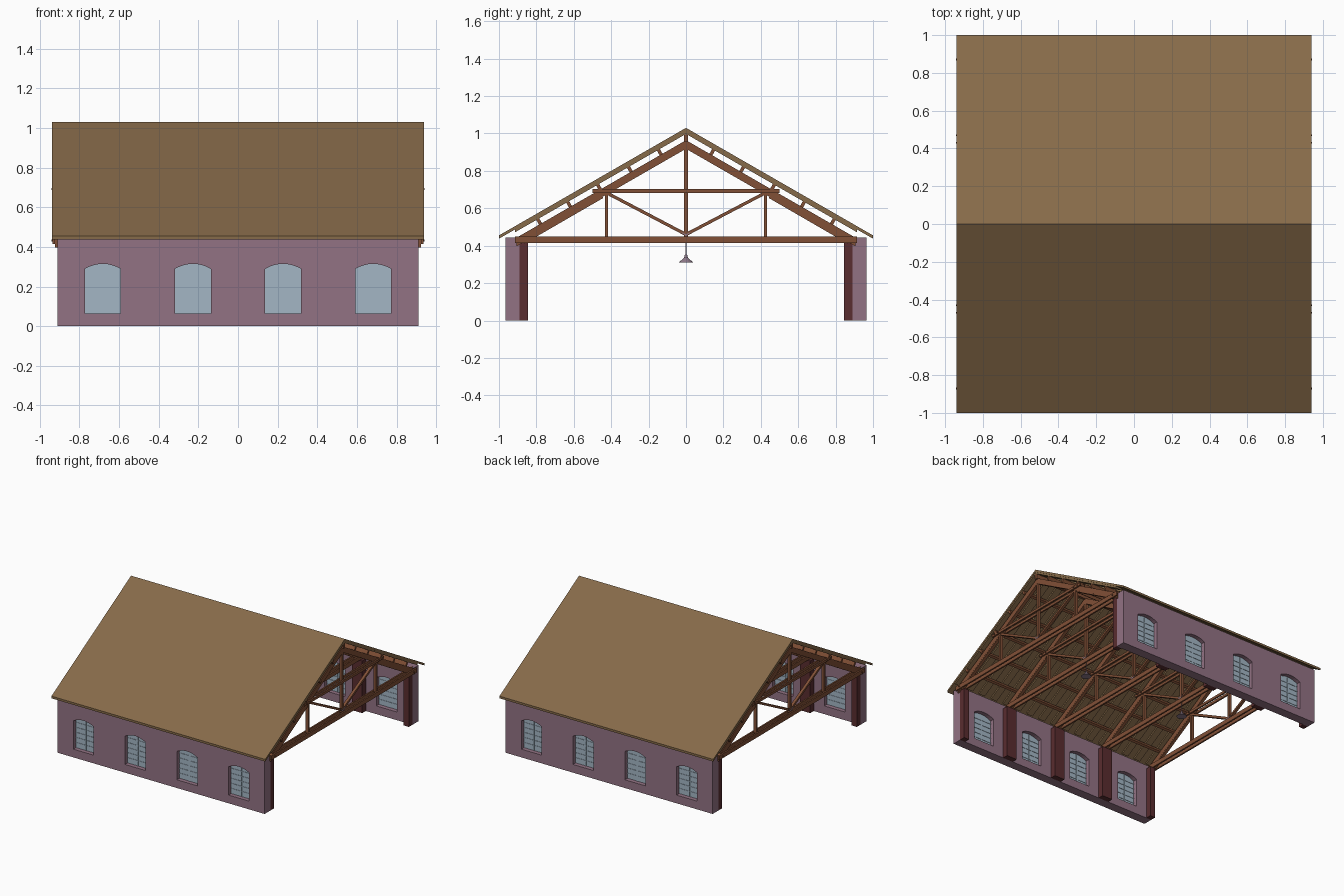
import bpy, bmesh, math
from mathutils import Matrix, Vector

cube = bpy.data.objects.get("Cube")
if cube:
    bpy.data.objects.remove(cube, do_unlink=True)


def material(name, rgb):
    m = bpy.data.materials.new(name)
    m.use_nodes = True
    m.diffuse_color = (*rgb, 1)
    m.node_tree.nodes["Principled BSDF"].inputs["Base Color"].default_value = (*rgb, 1)
    return m


PLASTER = material("mauve plaster", (0.29, 0.17, 0.23))
ROOF = material("brown roofing", (0.24, 0.145, 0.067))
TIMBER = material("red brown timber", (0.22, 0.08, 0.037))
PILLAR = material("dark maroon pillar", (0.10, 0.026, 0.029))
GLASS = material("pale blue glass", (0.37, 0.47, 0.56))
METAL = material("lilac metal", (0.27, 0.19, 0.25))

SLOPE = 0.575
BAY = 0.455
TRUSS_X = [BAY * i for i in range(-2, 3)]
WINDOW_X = [BAY * (i + 0.5) for i in range(-2, 2)]


def finish(name, bm, mat):
    bmesh.ops.recalc_face_normals(bm, faces=bm.faces)
    mesh = bpy.data.meshes.new(name)
    bm.to_mesh(mesh)
    bm.free()
    mesh.materials.append(mat)
    ob = bpy.data.objects.new(name, mesh)
    bpy.context.scene.collection.objects.link(ob)
    return ob


def add_box(bm, size, centre, tilt=0):
    m = Matrix.Translation(centre) @ Matrix.Rotation(tilt, 4, 'X') @ Matrix.Diagonal((*size, 1))
    bmesh.ops.create_cube(bm, size=1, matrix=m)


def add_beam(bm, a, b, depth, width, x=0):
    """Square beam between two (y, z) points."""
    dy, dz = b[0] - a[0], b[1] - a[1]
    add_box(bm, (width, math.hypot(dy, dz), depth),
            (x, (a[0] + b[0]) / 2, (a[1] + b[1]) / 2), math.atan2(dz, dy))


def add_prism(bm, points, offset):
    """Close a flat outline and extrude it by an offset."""
    face = bm.faces.new([bm.verts.new(p) for p in points])
    new = bmesh.ops.extrude_face_region(bm, geom=[face])["geom"]
    moved = [g for g in new if isinstance(g, bmesh.types.BMVert)]
    bmesh.ops.translate(bm, verts=moved, vec=offset)


def add_chevron(bm, peak, half, thick, x0, x1):
    """Pair of slopes meeting at the ridge."""
    eave = peak - SLOPE * half
    outline = [(-half, eave), (0, peak), (half, eave),
               (half, eave - thick), (0, peak - thick), (-half, eave - thick)]
    add_prism(bm, [(x0, y, z) for y, z in outline], (x1 - x0, 0, 0))


def arch(x, y, half=0.09, sill=0.065, spring=0.29, rise=0.025):
    pts = [(x - half, y, sill), (x + half, y, sill)]
    for i in range(9):
        t = 1 - i / 4
        pts.append((x + half * t, y, spring + rise * (1 - t * t)))
    return pts


# Roof skin and the boards under it
bm = bmesh.new()
add_chevron(bm, 1.03, 1.0, 0.0175, -0.94, 0.94)
finish("roof", bm, ROOF)
bm = bmesh.new()
for i in range(-8, 9):
    x = i * BAY / 4
    add_chevron(bm, 1.0125, 0.915, 0.015, x - 0.027, x + 0.027)
finish("roof_boards", bm, ROOF)

# Purlins along the building
bm = bmesh.new()
tilt = math.atan(SLOPE)
for side in (-1, 1):
    for y in (0.14, 0.30, 0.465, 0.625, 0.785):
        add_box(bm, (1.87, 0.018, 0.032), (0, side * y, 0.98 - SLOPE * y), -side * tilt)
add_box(bm, (1.87, 0.02, 0.04), (0, 0, 0.975))
finish("purlins", bm, TIMBER)

# Walls with arched window openings
for side, label in ((-1, "front"), (1, "back")):
    bm = bmesh.new()
    add_box(bm, (1.82, 0.075, 0.445), (0, side * 0.9275, 0.2225))
    wall = finish(label + "_wall", bm, PLASTER)
    bm = bmesh.new()
    for x in WINDOW_X:
        add_prism(bm, arch(x, side * 0.9275 - 0.1), (0, 0.2, 0))
    cutter = finish("window_cutter", bm, PLASTER)
    cutter.hide_render = True
    mod = wall.modifiers.new("openings", 'BOOLEAN')
    mod.operation = 'DIFFERENCE'
    mod.solver = 'EXACT'
    mod.object = cutter
    bpy.context.view_layer.objects.active = wall
    bpy.ops.object.modifier_apply(modifier=mod.name)
    bpy.data.objects.remove(cutter, do_unlink=True)

    # Panes with glazing bars
    bm = bmesh.new()
    for x in WINDOW_X:
        y = side * 0.9275
        add_prism(bm, arch(x, y - 0.004), (0, 0.008, 0))
        add_box(bm, (0.007, 0.016, 0.245), (x, y, 0.1875))
        for k in range(1, 6):
            add_box(bm, (0.18, 0.014, 0.006), (x, y, 0.065 + k * 0.04))
    finish(label + "_windows", bm, GLASS)

    # Inner pillars, the end ones flush with the wall ends
    bm = bmesh.new()
    for x in TRUSS_X:
        x0, x1 = max(x - 0.045, -0.91), min(x + 0.045, 0.91)
        add_box(bm, (x1 - x0, 0.045, 0.415), ((x0 + x1) / 2, side * 0.8675, 0.2075))
    finish(label + "_pillars", bm, PILLAR)

# One timber truss, repeated along the building
bm = bmesh.new()
add_chevron(bm, 0.964, 0.905, 0.046, -0.013, 0.013)
for x in (-0.019, 0.019):
    add_beam(bm, (-0.915, 0.432), (0.915, 0.432), 0.034, 0.012, x)
    add_beam(bm, (-0.5, 0.693), (0.5, 0.693), 0.02, 0.012, x)
add_beam(bm, (0, 0.44), (0, 0.95), 0.02, 0.024)
for s in (-1, 1):
    add_beam(bm, (s * 0.425, 0.44), (s * 0.425, 0.69), 0.018, 0.024)
    add_beam(bm, (0, 0.46), (s * 0.425, 0.683), 0.017, 0.022)
    add_beam(bm, (s * 0.87, 0.425), (s * 0.45, 0.668), 0.03, 0.024)
truss = finish("truss", bm, TIMBER)

# Bolts through the collar and tie beam joints, and the king post shoe
bm = bmesh.new()
for s in (-1, 1):
    for y, z in ((0.43, 0.693), (0.47, 0.693), (0.87, 0.432)):
        m = Matrix.Translation((0, s * y, z)) @ Matrix.Rotation(math.pi / 2, 4, 'Y')
        bmesh.ops.create_cone(bm, cap_ends=True, segments=8, radius1=0.005,
                              radius2=0.005, depth=0.064, matrix=m)
bolts = finish("truss_bolts", bm, TIMBER)
bm = bmesh.new()
add_prism(bm, [(-0.016, -0.03, 0.475), (-0.016, 0, 0.452), (-0.016, 0.03, 0.475),
               (-0.016, 0, 0.462)], (0.032, 0, 0))
shoe = finish("king_post_shoe", bm, METAL)
for part in (truss, bolts, shoe):
    part.location.x = TRUSS_X[0]
    for x in TRUSS_X[1:]:
        twin = part.copy()
        twin.location.x = x
        bpy.context.scene.collection.objects.link(twin)

# Hanging lamps
for x in (-BAY, BAY):
    bm = bmesh.new()
    for r1, r2, z0, z1 in ((0.038, 0.01, 0.31, 0.337), (0.01, 0.006, 0.337, 0.352),
                           (0.003, 0.003, 0.352, 0.42)):
        bmesh.ops.create_cone(bm, cap_ends=True, segments=16, radius1=r1, radius2=r2,
                              depth=z1 - z0, matrix=Matrix.Translation((x, 0, (z0 + z1) / 2)))
    finish("hanging_lamp", bm, METAL)
